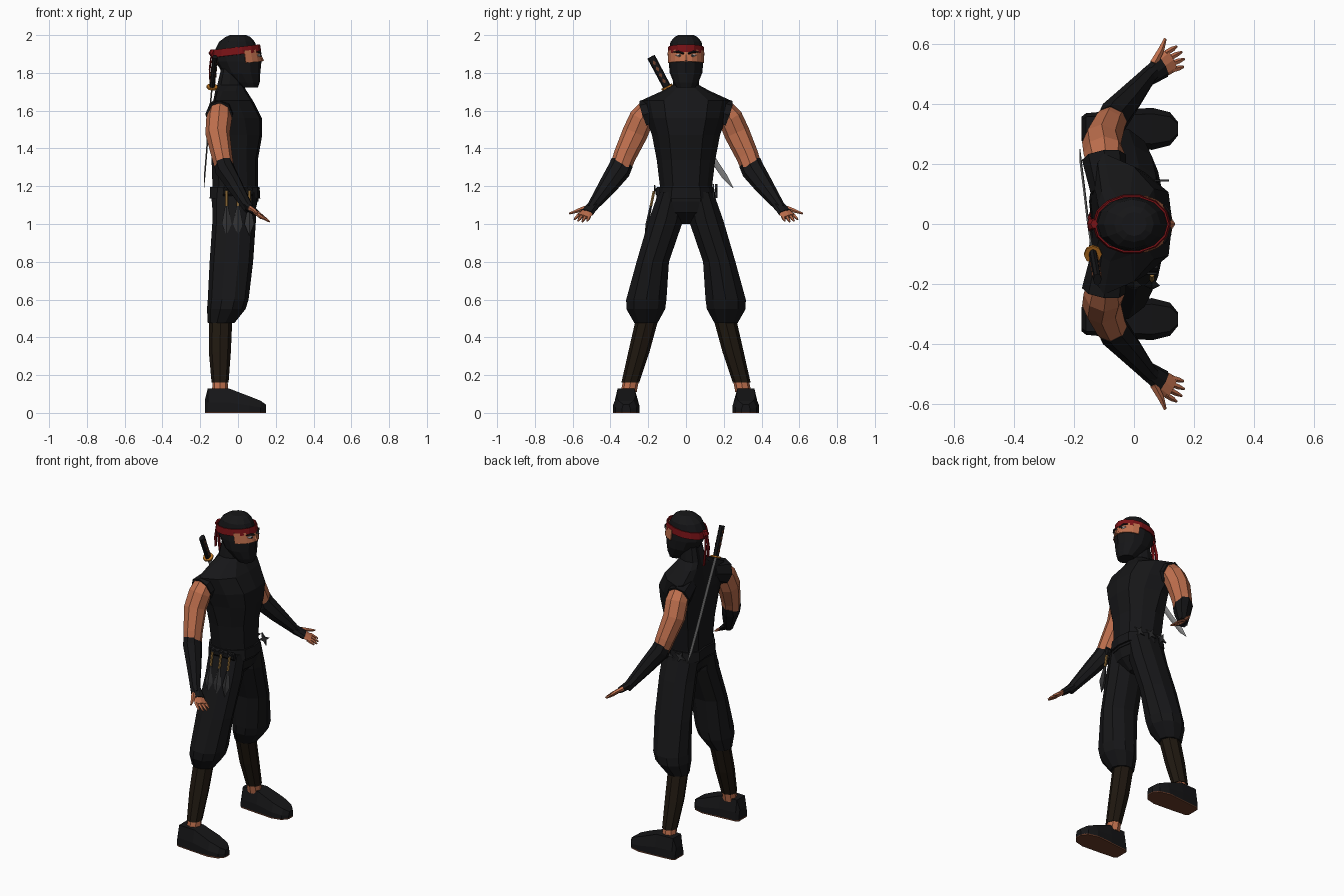
import bpy, bmesh
from math import sin, cos, pi, radians
from mathutils import Vector as V

def mat(name, r, g, b):
    m = bpy.data.materials.new(name)
    m.diffuse_color = (r, g, b, 1)
    return m

CLOTH = mat("black cloth", .008, .008, .009)
SKIN = mat("skin", .52, .16, .075)
RED = mat("red cloth", .19, .006, .008)
WRAP = mat("brown wrap", .014, .009, .005)
SOLE = mat("sole leather", .14, .045, .022)
STEEL = mat("steel", .22, .22, .22)
IRON = mat("dark iron", .03, .03, .032)
GOLD = mat("gold", .5, .17, .015)
CORD = mat("tan cord", .35, .19, .05)
WHITE = mat("eye white", .8, .8, .8)

def skin(name, sections, material, mirror=False, closed=True):
    """Bridge point rings into one faceted surface."""
    bm = bmesh.new()
    rows = [[bm.verts.new(p) for p in s] for s in sections]
    n = len(rows[0])
    for a, b in zip(rows, rows[1:]):
        for i in range(n if closed else n - 1):
            j = (i + 1) % n
            bm.faces.new((a[i], a[j], b[j], b[i]))
    if closed:
        bm.faces.new(rows[0])
        bm.faces.new(rows[-1])
    bmesh.ops.recalc_face_normals(bm, faces=bm.faces)
    me = bpy.data.meshes.new(name)
    bm.to_mesh(me)
    bm.free()
    me.materials.append(material)
    ob = bpy.data.objects.new(name, me)
    bpy.context.collection.objects.link(ob)
    if mirror:
        m = ob.modifiers.new("Mirror", 'MIRROR')
        m.use_axis = (False, True, False)
        m.use_mirror_merge = False
    return ob

def loft(name, rings, material, n=8, ref=(1, 0, 0), flat=False, mirror=False):
    """Rings are (x, y, z, half size along ref, half size across)."""
    c = [V(r[:3]) for r in rings]
    out = []
    for i, r in enumerate(rings):
        t = c[min(i + 1, len(c) - 1)] - c[max(i - 1, 0)]
        t = V((0, 0, 1)) if flat else t.normalized()
        a = V(ref) - t * V(ref).dot(t)
        a.normalize()
        b = t.cross(a)
        out.append([c[i] + a * r[3] * cos(2 * pi * k / n) + b * r[4] * sin(2 * pi * k / n)
                    for k in range(n)])
    return skin(name, out, material, mirror)

def body(name, levels, material):
    """Levels are (z, back x, side x, front x, half width)."""
    out = []
    for z, xb, xs, xf, w in levels:
        half = [(xf - .012, .5 * w), (xs + .55 * (xf - xs), .82 * w), (xs, w),
                (xs + .7 * (xb - xs), .87 * w), (xb, .5 * w)]
        ring = [(xf, 0)] + half + [(xb + .008, 0)] + [(x, -y) for x, y in half[::-1]]
        out.append([(x, y, z) for x, y in ring])
    return skin(name, out, material)

def arc(name, rows, a, n, material):
    """Open strip round the head; rows are (z, x centre, x radius, y radius, tilt)."""
    out = []
    for z, x0, hx, hy, k in rows:
        pts = []
        for i in range(n + 1):
            g = radians(-a + 2 * a * i / n)
            x = x0 + hx * cos(g)
            pts.append((x, hy * sin(g), z + k * x))
        out.append(pts)
    ob = skin(name, out, material, closed=False)
    s = ob.modifiers.new("Solidify", 'SOLIDIFY')
    s.thickness = .006
    s.offset = 0
    return ob

# Torso, pelvis, belt
body("vest", [(1.12, -.14, -.02, .108, .15), (1.2, -.135, -.02, .105, .138),
              (1.34, -.14, -.03, .105, .155), (1.47, -.148, -.05, .128, .18),
              (1.56, -.145, -.08, .127, .212), (1.655, -.13, -.1, .078, .235),
              (1.705, -.12, -.08, .045, .125), (1.735, -.11, -.045, .03, .07),
              (1.82, -.09, -.04, .03, .06)], CLOTH)
body("pelvis", [(1.0, -.06, -.02, .03, .03), (1.06, -.12, -.02, .09, .135),
                (1.15, -.14, -.02, .11, .152)], CLOTH)
body("belt", [(1.135, -.15, -.02, .118, .158), (1.195, -.147, -.02, .114, .148)], CLOTH)

# Arms
loft("sleeve", [(-.085, .11, 1.615, .06, .06), (-.1, .222, 1.578, .074, .078)], CLOTH, mirror=True)
loft("upper_arm", [(-.095, .2, 1.6, .06, .06), (-.1, .235, 1.56, .068, .066),
                   (-.108, .27, 1.48, .065, .068), (-.085, .325, 1.36, .055, .06),
                   (-.07, .35, 1.29, .05, .055)], SKIN, mirror=True)
loft("bracer", [(-.078, .338, 1.325, .05, .06), (-.068, .355, 1.285, .054, .062),
                (-.025, .405, 1.215, .045, .052), (.045, .49, 1.1, .03, .03),
                (.06, .505, 1.08, .03, .028)], CLOTH, mirror=True)
ACROSS = V((-.35, .9, .15)).normalized()
loft("hand_wrap", [(.04, .485, 1.103, .03, .026), (.095, .525, 1.06, .04, .018)], CLOTH, 8, ACROSS, mirror=True)
loft("palm", [(.07, .507, 1.08, .034, .013), (.125, .546, 1.038, .04, .013)], SKIN, 8, ACROSS, mirror=True)
for i, length in enumerate((.048, .062, .062, .052)):
    s = (i - 1.5) * .02
    p = V((.115, .54, 1.045)) + ACROSS * s
    d = (V((.115, .05, -.075)) + ACROSS * s * .6).normalized()
    loft("finger", [(*p, .01, .01), (*(p + d * length * .6), .009, .008),
                    (*(p + d * length), .004, .004)], SKIN, 5, ACROSS, mirror=True)
loft("thumb", [(.065, .535, 1.085, .014, .012), (.09, .58, 1.068, .011, .01),
               (.104, .617, 1.055, .005, .005)], SKIN, 5, mirror=True)

# Legs
loft("trouser_leg", [(-.02, .072, 1.17, .118, .076), (-.02, .106, 1.02, .115, .096),
                     (-.035, .176, .8, .115, .09), (-.052, .21, .6, .108, .112),
                     (-.062, .213, .55, .102, .108), (-.09, .212, .475, .07, .064)],
     CLOTH, 10, flat=True, mirror=True)
loft("shin_wrap", [(-.092, .205, .5, .062, .06), (-.096, .25, .32, .058, .056),
                   (-.095, .295, .16, .045, .047)], WRAP, 8, flat=True, mirror=True)
loft("ankle", [(-.095, .29, .18, .04, .042), (-.095, .303, .11, .042, .042)], SKIN, 8, flat=True, mirror=True)

# Shoes: cross-sections from heel to toe
def shoe(name, z0, material, slab=None):
    out = []
    for x, wb, wt, h in [(-.175, .04, .03, .07), (-.16, .052, .04, .13), (-.05, .062, .045, .13),
                         (.06, .07, .05, .088), (.12, .055, .04, .064), (.147, .022, .015, .045)]:
        h = slab or h
        wt = wb if slab else wt
        out.append([(x, .317 + y, z) for y, z in
                    [(-wb, z0), (wb, z0), (wb, z0 + (h - z0) * .4), (wt, h), (-wt, h), (-wb, z0 + (h - z0) * .4)]])
    skin(name, out, material, True)

shoe("shoe", .006, CLOTH)
shoe("shoe_sole", 0, SOLE, .008)

# Head: hood, face opening, headband
loft("hood", [(.06, 0, 1.722, .045, .05), (.045, 0, 1.75, .07, .066), (.018, 0, 1.8, .1, .086),
              (.002, 0, 1.86, .122, .092), (-.008, 0, 1.92, .115, .09), (-.006, 0, 1.965, .094, .082),
              (0, 0, 1.99, .066, .06), (0, 0, 2.0, .042, .04)], CLOTH, 12, flat=True)
arc("face", [(1.85, .002, .126, .096, .08), (1.915, -.004, .117, .096, .08)], 72, 8, SKIN)
arc("headband", [(1.897, -.008, .128, .097, .12), (1.937, -.008, .122, .093, .12)], 180, 14, RED)
loft("headband_knot", [(-.132, 0, 1.885, .012, .015), (-.142, 0, 1.905, .014, .022),
                       (-.132, 0, 1.925, .012, .015)], RED, 6, flat=True)
for y0, y1, z1 in ((.008, .03, 1.72), (-.008, -.012, 1.76)):
    loft("headband_tail", [(-.14, y0, 1.905, .004, .01), (-.15, (y0 + y1) / 2, 1.82, .005, .013),
                           (-.146, y1, z1, .004, .014)], RED, 4)
loft("eye", [(.111, .018, 1.89, .006, .003), (.113, .034, 1.892, .008, .009),
             (.104, .052, 1.894, .006, .003)], WHITE, 6, mirror=True)
loft("pupil", [(.112, .034, 1.892, .007, .007), (.124, .033, 1.892, .005, .005)], IRON, 6, (0, 0, 1), mirror=True)
loft("eyebrow", [(.121, .012, 1.902, .005, .005), (.115, .04, 1.912, .006, .006),
                 (.1, .064, 1.91, .004, .003)], CLOTH, 4, mirror=True)
loft("nose", [(.115, 0, 1.9, .006, .008), (.128, 0, 1.862, .01, .012)], SKIN, 5)

# Sword across the back
base, pommel = V((-.137, -.1, 1.725)), V((-.122, -.185, 1.885))
axis = (pommel - base).normalized()
loft("sword_blade", [(-.138, -.098, 1.72, .004, .016), (-.155, .022, 1.54, .004, .016),
                     (-.167, .125, 1.37, .004, .016), (-.177, .205, 1.25, .004, .015),
                     (-.18, .25, 1.19, .001, .002)], STEEL, 4)
loft("sword_guard", [(*(base - axis * .005), .03, .032), (*(base + axis * .005), .03, .032)], GOLD, 8)
loft("sword_handle", [(*base, .014, .021), (*pommel, .014, .022)], CLOTH, 8)
for i in range(4):
    p = base.lerp(pommel, .2 + .2 * i)
    loft("handle_diamond", [(p.x - .016, p.y, p.z, .015, .009), (p.x + .016, p.y, p.z, .015, .009)],
         SOLE, 4, axis)

# Throwing knives on one hip
loft("knife_holder", [(-.08, -.152, 1.172, .025, .012), (.08, -.148, 1.172, .025, .012)], CLOTH, 6, (0, 0, 1))
for x in (-.06, 0, .06):
    def at(z):
        return (x, -.168 - (1.18 - z) * .21, z)
    loft("knife_blade", [(*at(1.1), .007, .006), (*at(1.0), .026, .008), (*at(.94), .001, .001)], IRON, 4)
    loft("knife_grip", [(*at(1.175), .008, .008), (*at(1.095), .008, .008)], CORD, 6)
    bpy.ops.mesh.primitive_torus_add(major_segments=10, minor_segments=4, major_radius=.015,
                                     minor_radius=.004, location=at(1.19), rotation=(pi / 2, 0, 0))
    bpy.context.object.name = "knife_ring"
    bpy.context.object.data.materials.append(IRON)

# Throwing stars on the other hip
for x, y in ((-.07, .158), (.01, .162), (.08, .145)):
    star = [((.04 if k % 2 == 0 else .014) * cos(k * pi / 4 + .4),
             (.04 if k % 2 == 0 else .014) * sin(k * pi / 4 + .4)) for k in range(8)]
    skin("throwing_star", [[(x + u, y + d, 1.175 + w) for u, w in star] for d in (-.004, .004)], IRON)
